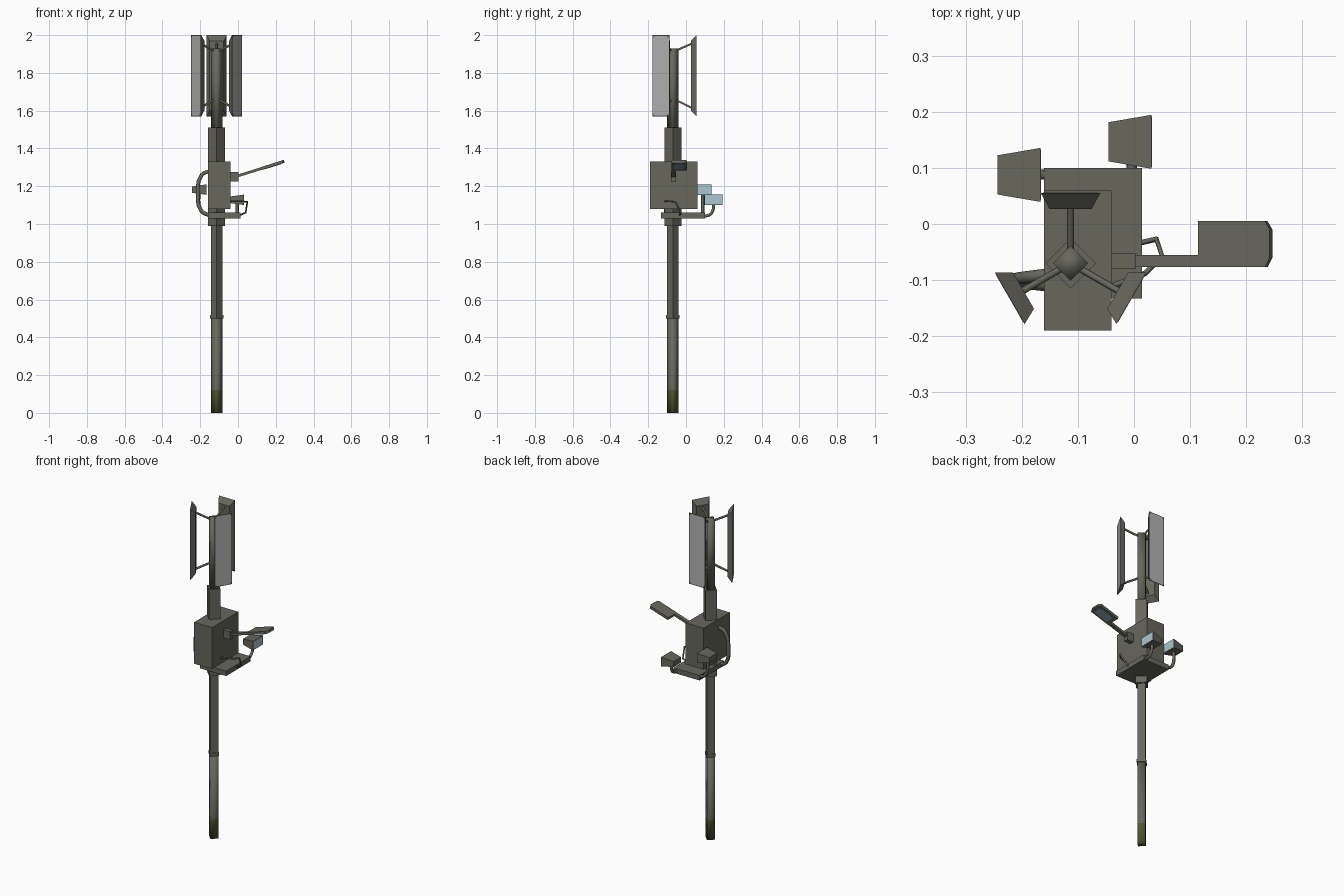
import bpy, bmesh, math
from mathutils import Matrix, Vector

if "Cube" in bpy.data.objects:
    bpy.data.objects.remove(bpy.data.objects["Cube"])


def material(name, rgb):
    m = bpy.data.materials.new(name)
    m.diffuse_color = (*rgb, 1)
    m.use_nodes = True
    m.node_tree.nodes["Principled BSDF"].inputs["Base Color"].default_value = m.diffuse_color
    return m


METAL = material("olive_grey_metal", (0.135, 0.135, 0.108))
MOSS = material("mossy_metal", (0.085, 0.095, 0.035))
PANEL = material("light_grey_panel", (0.45, 0.45, 0.46))
GLASS = material("pale_blue_glass", (0.40, 0.57, 0.64))
LENS = material("dusty_blue_lens", (0.22, 0.30, 0.38))

CX, CY = -0.113, -0.07          # mast axis


def loft(name, rings, mat, matrix=Matrix(), smooth=False):
    """Skin a list of (outline, height) rings and cap both ends."""
    bm = bmesh.new()
    loops = [[bm.verts.new((x, y, z)) for x, y in pts] for pts, z in rings]
    n = len(loops[0])
    bm.faces.new(loops[0][::-1])
    bm.faces.new(loops[-1])
    for a, b in zip(loops, loops[1:]):
        for i in range(n):
            j = (i + 1) % n
            bm.faces.new((a[i], a[j], b[j], b[i]))
    bm.transform(matrix)
    bmesh.ops.recalc_face_normals(bm, faces=bm.faces[:])
    for f in bm.faces:
        f.smooth = smooth
    me = bpy.data.meshes.new(name)
    bm.to_mesh(me)
    bm.free()
    me.materials.append(mat)
    ob = bpy.data.objects.new(name, me)
    bpy.context.collection.objects.link(ob)
    return ob


def rect(w, h):
    return [(-w / 2, -h / 2), (w / 2, -h / 2), (w / 2, h / 2), (-w / 2, h / 2)]


def cut_rect(w, h, c):
    """Rectangle with cut corners."""
    x, y = w / 2, h / 2
    return [(-x + c, -y), (x - c, -y), (x, -y + c), (x, y - c),
            (x - c, y), (-x + c, y), (-x, y - c), (-x, -y + c)]


def diamond(r):
    return [(r, 0), (0, r), (-r, 0), (0, -r)]


def box(name, lo, hi, mat=METAL):
    size = [b - a for a, b in zip(lo, hi)]
    mid = Matrix.Translation(((lo[0] + hi[0]) / 2, (lo[1] + hi[1]) / 2, lo[2]))
    r = rect(size[0], size[1])
    return loft(name, [(r, 0), (r, size[2])], mat, mid)


def facing(direction, loc):
    """Local z looks along direction, local y stays world up."""
    z = Vector(direction).normalized()
    y = Vector((0, 0, 1))
    x = y.cross(z)
    m = Matrix((x, y, z)).transposed().to_4x4()
    m.translation = loc
    return m


def tube(name, points, radius, mat=METAL, curved=True):
    cu = bpy.data.curves.new(name, 'CURVE')
    cu.dimensions = '3D'
    cu.bevel_depth = radius
    cu.bevel_resolution = 1
    cu.use_fill_caps = True
    cu.resolution_u = 3
    if curved:
        sp = cu.splines.new('BEZIER')
        sp.bezier_points.add(len(points) - 1)
        for bp, p in zip(sp.bezier_points, points):
            bp.co = p
            bp.handle_left_type = bp.handle_right_type = 'AUTO'
    else:
        sp = cu.splines.new('POLY')
        sp.points.add(len(points) - 1)
        for q, p in zip(sp.points, points):
            q.co = (*p, 1)
    cu.materials.append(mat)
    ob = bpy.data.objects.new(name, cu)
    bpy.context.collection.objects.link(ob)
    bpy.ops.object.select_all(action='DESELECT')
    ob.select_set(True)
    bpy.context.view_layer.objects.active = ob
    bpy.ops.object.convert(target='MESH')


# Square mast set on edge, with a joint ring, sleeves and mossy foot
axis = Matrix.Translation((CX, CY, 0))
R = 0.031
pole = loft("lower_pole", [(diamond(R), z) for z in (0, 0.12, 0.50)], METAL, axis, True)
pole.data.materials.append(MOSS)
for f in pole.data.polygons:
    if f.center.z < 0.12:
        f.material_index = 1
loft("pole_joint", [(diamond(0.036), 0.50), (diamond(0.036), 0.517)], METAL, axis)
loft("middle_pole", [(diamond(R), 0.51), (diamond(R), 1.0)], METAL, axis)
loft("lower_sleeve", [(diamond(0.045), 0.99), (diamond(0.045), 1.085)], METAL, axis)
loft("upper_sleeve", [(diamond(0.045), 1.32), (diamond(0.045), 1.51)], METAL, axis)
loft("upper_pole", [(diamond(R), 1.50), (diamond(R), 1.93)], METAL, axis, True)

# Equipment cabinet and the tray under it
box("cabinet", (-0.16, -0.19, 1.08), (-0.04, 0.06, 1.33))
box("tray", (-0.16, -0.133, 1.03), (0.014, 0.10, 1.06))

# Three antenna panels around the mast, each on two struts
for i in range(3):
    a = math.radians(90 + 120 * i)
    d = Vector((math.cos(a), math.sin(a), 0))
    c = Vector((CX, CY, 0))
    m = facing(d, c + d * 0.097 + Vector((0, 0, 1.785)))
    loft("antenna_panel", [(rect(0.075, 0.37), 0), (rect(0.106, 0.43), 0.028)], METAL, m)
    plate = cut_rect(0.098, 0.422, 0.012)
    loft("antenna_face", [(plate, 0.027), (plate, 0.0288)], PANEL, m)
    for z0, z1 in ((1.915, 1.955), (1.66, 1.615)):
        tube("antenna_strut", [c + d * 0.01 + Vector((0, 0, z0)),
                               c + d * 0.10 + Vector((0, 0, z1))], 0.006, curved=False)

# Two floodlights facing +x
for x, y, z in ((-0.166, 0.0875, 1.182), (0.032, 0.1465, 1.128)):
    m = facing((1, 0, 0), (x, y, z))
    loft("floodlight", [(rect(0.07, 0.034), -0.077), (rect(0.096, 0.055), -0.001)], METAL, m)
    r = rect(0.09, 0.049)
    loft("floodlight_glass", [(r, -0.002), (r, 0)], GLASS, m)

# Floodlight arms
tube("floodlight_arm", [(-0.14, 0.088, 1.045), (-0.185, 0.088, 1.06),
                        (-0.205, 0.088, 1.10), (-0.205, 0.088, 1.175)], 0.009)
tube("floodlight_arm", [(-0.004, 0.08, 1.043), (-0.004, 0.12, 1.046),
                        (-0.004, 0.142, 1.07), (-0.004, 0.145, 1.12)], 0.009)

# Cables from cabinet to tray
tube("thick_cable", [(-0.15, -0.09, 1.28), (-0.192, -0.095, 1.26), (-0.213, -0.10, 1.16),
                     (-0.195, -0.105, 1.07), (-0.15, -0.11, 1.045)], 0.011)
tube("thin_cable", [(-0.05, -0.115, 1.12), (0.02, -0.088, 1.12), (0.05, -0.057, 1.118),
                    (0.04, -0.027, 1.06), (0.005, -0.035, 1.045)], 0.005, curved=False)

# Street lamp on a rising arm
box("lamp_bracket", (-0.045, -0.08, 1.225), (0.003, -0.053, 1.275))
slope = Matrix.Translation((0, -0.066, 1.255)) @ Matrix.Rotation(-math.radians(17.4), 4, 'Y')
arm = [(-0.02, -0.011), (0.125, -0.011), (0.125, 0.011), (-0.02, 0.011)]
loft("lamp_arm", [(arm, -0.007), (arm, 0.007)], METAL, slope)
head = [(0.122, -0.011), (0.247, -0.011), (0.256, 0.006), (0.256, 0.056),
        (0.247, 0.071), (0.122, 0.071)]
loft("lamp_head", [(head, -0.008), (head, 0.008)], METAL, slope)
lens_at = slope @ Matrix.Translation((0.192, 0.03, -0.0095))
lens = cut_rect(0.095, 0.056, 0.01)
loft("lamp_lens", [(lens, 0), (lens, 0.003)], LENS, lens_at)
